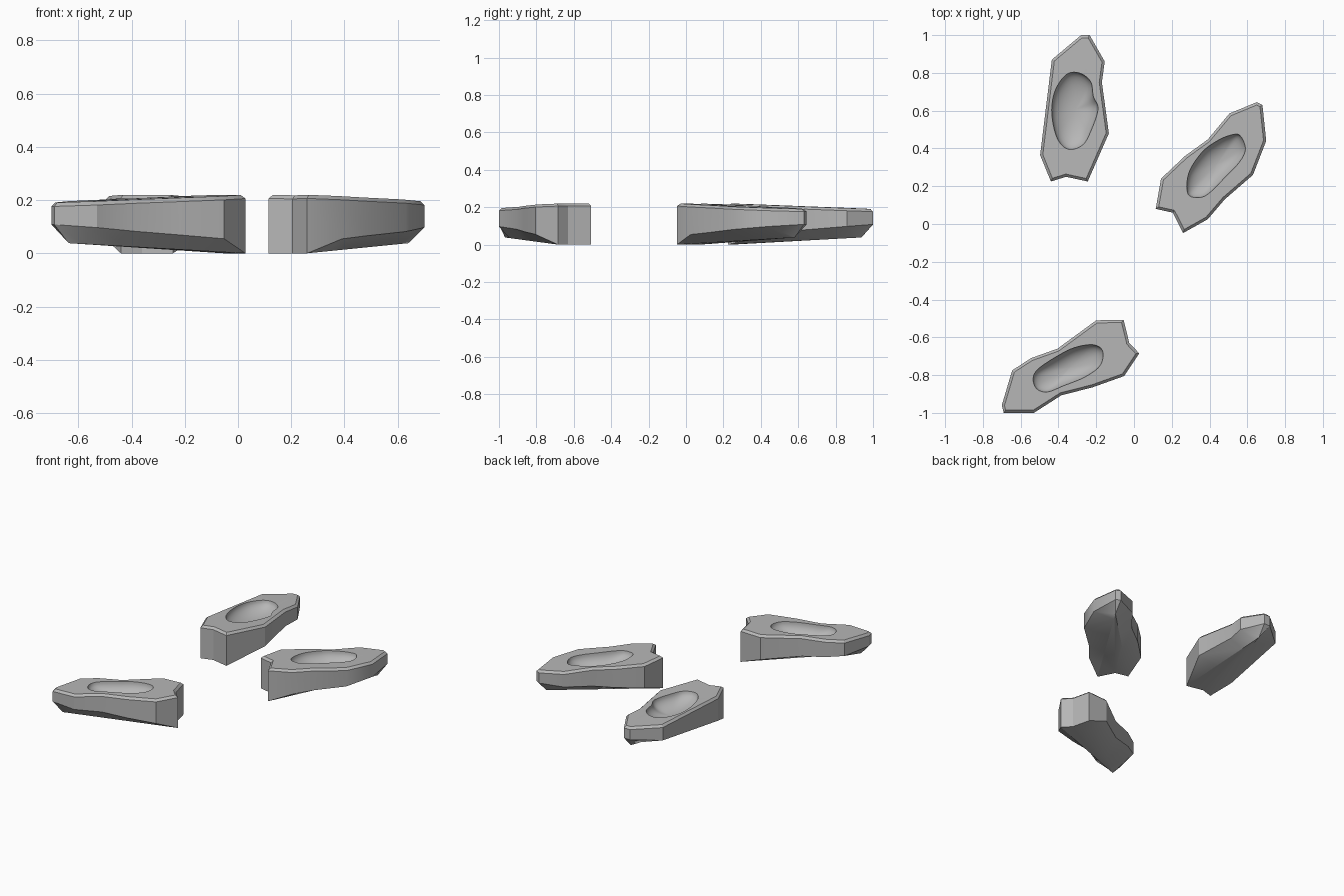
import bpy, bmesh, math
from mathutils import Vector

if "Cube" in bpy.data.objects:
    bpy.data.objects.remove(bpy.data.objects["Cube"])

# Each stone: plan outline (first three points are the notched end) and hollow rim
STONES = {
    "left_stone": (
        [(-.245, .225), (-.36, .25), (-.44, .225), (-.497, .365), (-.435, .87),
         (-.28, 1), (-.235, 1), (-.155, .86), (-.17, .75), (-.133, .48)],
        [(-.36, .79), (-.29, .80), (-.23, .755), (-.215, .675), (-.19, .61), (-.225, .50),
         (-.27, .42), (-.345, .395), (-.405, .45), (-.435, .58), (-.42, .70)]),
    "right_stone": (
        [(.26, -.048), (.205, .06), (.115, .08), (.143, .24), (.27, .36), (.39, .447),
         (.505, .585), (.65, .645), (.68, .63), (.70, .44), (.63, .26), (.48, .13), (.39, .025)],
        [(.51, .47), (.56, .47), (.59, .40), (.56, .33), (.48, .245), (.40, .165),
         (.345, .14), (.285, .16), (.29, .27), (.36, .38), (.44, .44)]),
    "front_stone": (
        [(-.055, -.507), (-.025, -.63), (.028, -.685), (-.052, -.805), (-.22, -.865),
         (-.385, -.907), (-.53, -1), (-.69, -1), (-.70, -.96), (-.645, -.775),
         (-.545, -.71), (-.405, -.66), (-.2, -.51)],
        [(-.52, -.78), (-.39, -.69), (-.30, -.65), (-.21, -.64), (-.165, -.675),
         (-.18, -.75), (-.26, -.81), (-.37, -.855), (-.465, -.89), (-.525, -.86)]),
}

stone_grey = bpy.data.materials.new("stone_grey")
stone_grey.diffuse_color = (.47, .47, .47, 1)
stone_grey.use_nodes = True
stone_grey.node_tree.nodes["Principled BSDF"].inputs["Base Color"].default_value = stone_grey.diffuse_color


def loft(name, rings):
    """Closed solid through matching rings of points."""
    bm = bmesh.new()
    loops = [[bm.verts.new(p) for p in r] for r in rings]
    n = len(rings[0])
    for a, b in zip(loops, loops[1:]):
        for i in range(n):
            j = (i + 1) % n
            bm.faces.new((a[i], a[j], b[j], b[i]))
    bm.faces.new(loops[0])
    bm.faces.new(loops[-1])
    bmesh.ops.remove_doubles(bm, verts=bm.verts, dist=.0004)
    bmesh.ops.recalc_face_normals(bm, faces=bm.faces)
    me = bpy.data.meshes.new(name)
    bm.to_mesh(me)
    bm.free()
    me.materials.append(stone_grey)
    ob = bpy.data.objects.new(name, me)
    bpy.context.collection.objects.link(ob)
    return ob


def inset(pts, d):
    """Mitred inward offset of a clockwise outline."""
    out = []
    for i, p in enumerate(pts):
        a = (p - pts[i - 1]).normalized()
        b = (pts[(i + 1) % len(pts)] - p).normalized()
        na, nb = Vector((a.y, -a.x)), Vector((b.y, -b.x))
        out.append(p + (na + nb) * d / max(.5, 1 + na.dot(nb)))
    return out


def smooth_loop(pts, steps=5):
    """Closed Catmull-Rom curve."""
    n, out = len(pts), []
    for i in range(n):
        p0, p1, p2, p3 = (pts[(i + k) % n] for k in (-1, 0, 1, 2))
        for s in range(steps):
            t = s / steps
            out.append(.5 * (2 * p1 + (p2 - p0) * t + (2 * p0 - 5 * p1 + 4 * p2 - p3) * t * t
                             + (3 * p1 - p0 - 3 * p2 + p3) * t ** 3))
    return out


def make_stone(name, outline, rim):
    pts = [Vector(p) for p in outline]
    notch = pts[:3]
    base = (notch[0] + notch[2]) / 2
    tip = max(pts, key=lambda p: (p - base).length)
    length = (tip - base).length
    axis = (tip - base) / length
    keel_end = base + axis * length * .92
    along = lambda p: min(1, max(0, (p - base).dot(axis) / length))
    top = lambda p: .22 - .03 * (p - base).dot(axis) / length

    # Body: underside narrowing to a point near the tip, broad sloping flanks,
    # upright walls and a bevelled top
    lower, flank = [], []
    for p in pts:
        if p in notch:
            lower.append((p.x, p.y, 0))
            flank.append((p.x, p.y, 0))
        else:
            t = along(p)
            s = min(1, t / .9)
            same_side = axis.cross(p - base) * axis.cross(notch[0] - base) > 0
            q = (notch[0] if same_side else notch[2]).lerp(keel_end, s)
            lower.append((q.x, q.y, .038 * s))
            flank.append((p.x, p.y, .043 + .065 * t))
    wall = [(p.x, p.y, top(p) - .014) for p in pts]
    upper = [(p.x, p.y, top(p)) for p in inset(pts, .014)]
    body = loft(name, [lower, flank, wall, upper])

    # Hollow: rounded bowl cut into the top
    loop = smooth_loop([Vector(p) for p in rim])
    c = sum(loop, Vector((0, 0))) / len(loop)
    rings = [[(p.x, p.y, top(p) + .05) for p in loop]]
    for k in range(10):
        a = math.radians(88) * k / 9
        ring = [c + (p - c) * math.cos(a) for p in loop]
        rings.append([(p.x, p.y, top(p) - .075 * math.sin(a)) for p in ring])
    cutter = loft("hollow_cutter", rings)
    cutter.hide_render = True
    mod = body.modifiers.new("hollow", 'BOOLEAN')
    mod.object, mod.operation, mod.solver = cutter, 'DIFFERENCE', 'EXACT'
    bpy.ops.object.select_all(action='DESELECT')
    body.select_set(True)
    bpy.context.view_layer.objects.active = body
    bpy.ops.object.modifier_apply(modifier=mod.name)
    bpy.data.objects.remove(cutter)
    bpy.ops.object.shade_smooth_by_angle(angle=math.radians(28))


for stone, (outline, rim) in STONES.items():
    make_stone(stone, outline, rim)
